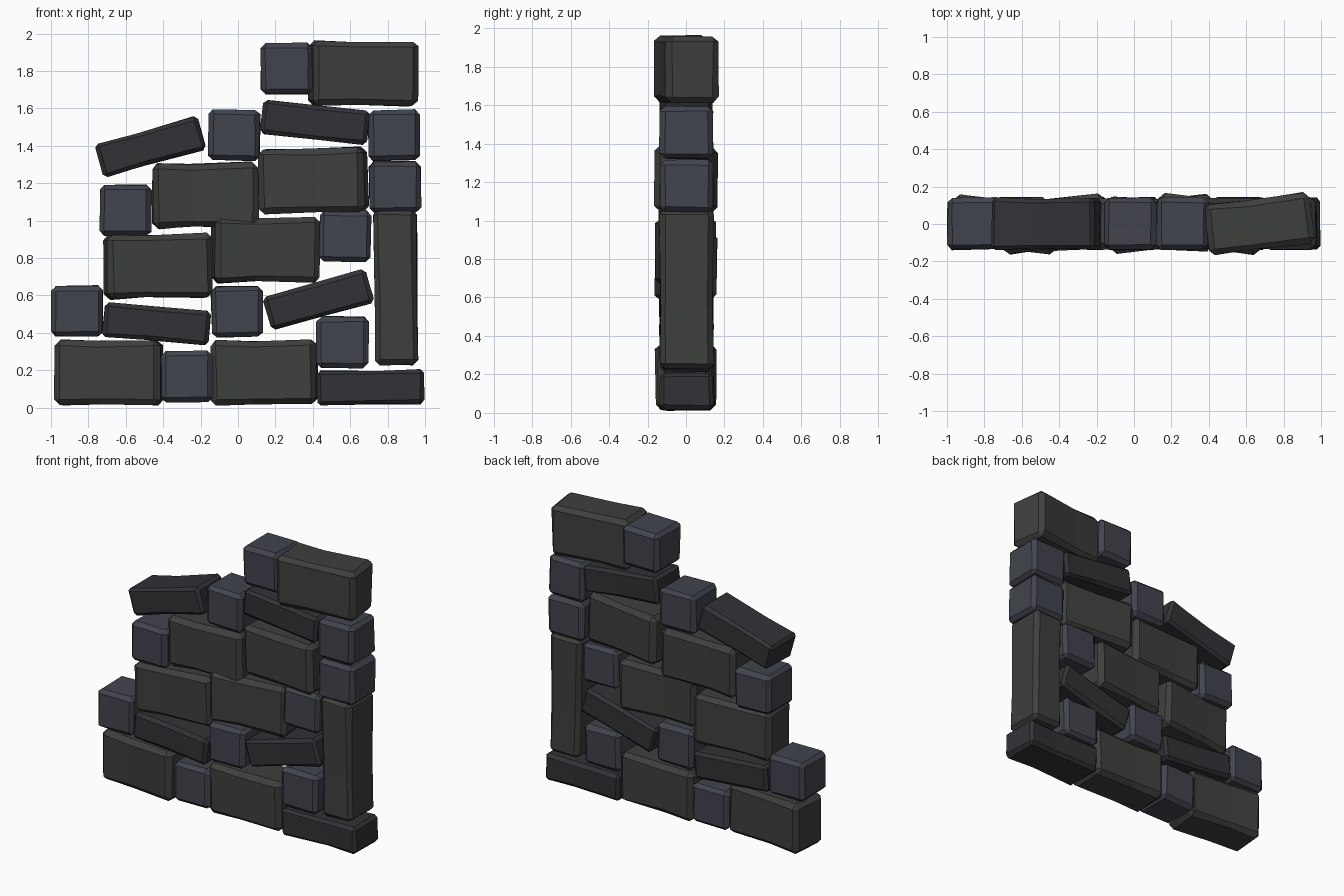
import bpy, bmesh, math, random
from mathutils import Matrix, Vector

if "Cube" in bpy.data.objects:
    bpy.data.objects.remove(bpy.data.objects["Cube"])

random.seed(4)


def material(name, rgb):
    m = bpy.data.materials.new(name)
    m.diffuse_color = (*rgb, 1)
    m.use_nodes = True
    m.node_tree.nodes["Principled BSDF"].inputs["Base Color"].default_value = m.diffuse_color
    return m


GREEN = material("greenish_stone", (0.048, 0.051, 0.047))
BLUE = material("bluish_stone", (0.054, 0.058, 0.076))
DARK = material("dark_stone", (0.032, 0.032, 0.038))


def stone(name, size, loc, mat, tilt=0, yaw=0, bevel=0.026, waist=False):
    """Chamfered, slightly uneven block; long blocks get a pinched middle loop."""
    bm = bmesh.new()
    bmesh.ops.create_cube(bm, size=1, matrix=Matrix.Diagonal((*size, 1)))
    bmesh.ops.bevel(bm, geom=bm.edges[:], offset=bevel, segments=1,
                    profile=0.5, affect='EDGES')
    if waist:
        cut = size[0] * random.uniform(-0.15, 0.15)
        bmesh.ops.bisect_plane(bm, geom=bm.verts[:] + bm.edges[:] + bm.faces[:],
                               plane_co=(cut, 0, 0), plane_no=(1, 0, 0))
        for v in bm.verts:
            if abs(v.co.x - cut) < 1e-4:
                v.co.y *= 0.96
                v.co.z *= 0.965
    for v in bm.verts:
        v.co += Vector([random.uniform(-0.004, 0.004) for _ in range(3)])
    # tilt in the wall plane, yaw about the vertical
    rot = Matrix.Rotation(math.radians(yaw), 4, 'Z') @ \
        Matrix.Rotation(math.radians(-tilt), 4, 'Y')
    bmesh.ops.transform(bm, matrix=rot, verts=bm.verts[:])
    bmesh.ops.recalc_face_normals(bm, faces=bm.faces[:])
    me = bpy.data.meshes.new(name)
    bm.to_mesh(me)
    bm.free()
    me.materials.append(mat)
    ob = bpy.data.objects.new(name, me)
    ob.location = loc
    bpy.context.collection.objects.link(ob)


# Large blocks: x, z, yaw, tilt
large = [(-0.69, 0.187, -5, 0), (0.14, 0.188, -1.5, 0.5), (-0.428, 0.757, 5.5, 1),
         (0.148, 0.842, 5, 0.5), (-0.175, 1.135, 1, 1), (0.403, 1.215, -6, 1.5),
         (0.668, 1.788, 7, -0.5)]
for i, (x, z, yaw, tilt) in enumerate(large):
    stone(f"large_block_{i + 1}", (0.565, 0.275, 0.347), (x, 0, z), GREEN,
          tilt, yaw, 0.03, True)

# Upright block at the right edge
stone("upright_block", (0.832, 0.28, 0.235), (0.842, 0.003, 0.643), GREEN,
      90.8, 0, 0.028, True)

# Small cubes: x, z
cubes = [(-0.275, 0.165), (-0.86, 0.517), (-0.005, 0.513), (0.558, 0.35),
         (0.573, 0.917), (-0.602, 1.055), (-0.022, 1.458), (0.84, 1.18),
         (0.836, 1.457), (0.26, 1.812)]
for i, (x, z) in enumerate(cubes):
    stone(f"small_cube_{i + 1}", (0.276, 0.278, 0.272), (x, 0.002, z), BLUE,
          random.uniform(-0.7, 0.7))

# Flat slabs: x, z, tilt
slabs = [(0.708, 0.108, 1), (-0.435, 0.448, -5), (0.43, 0.578, 15.5),
         (-0.468, 1.395, 15.5), (0.412, 1.527, -6)]
for i, (x, z, tilt) in enumerate(slabs):
    stone(f"flat_slab_{i + 1}", (0.57, 0.276, 0.185), (x, 0.002, z), DARK,
          tilt, 0, 0.02, True)
